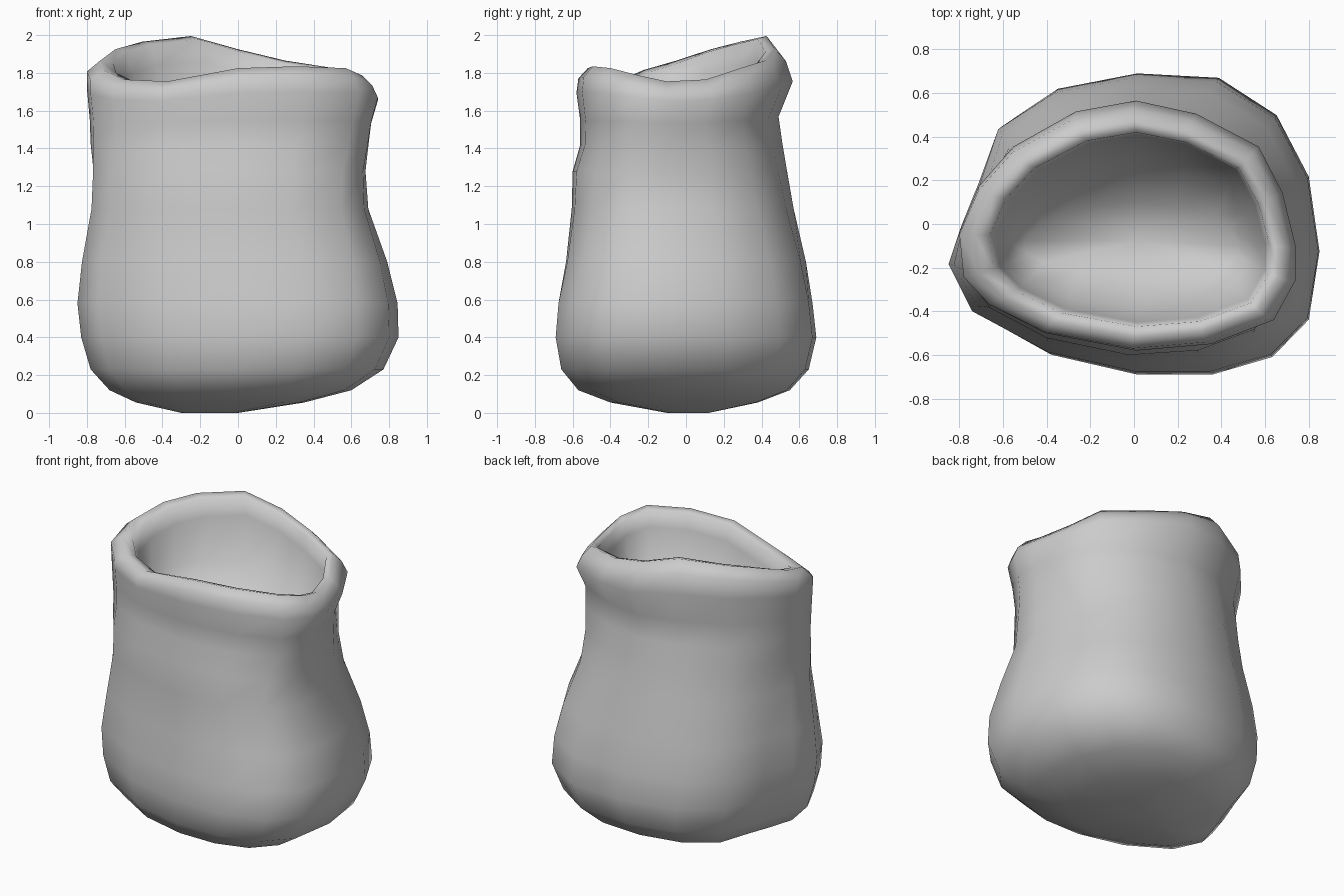
import bpy
import bmesh
import math

cube = bpy.data.objects.get("Cube")
if cube:
    bpy.data.objects.remove(cube, do_unlink=True)

# Plan outlines, counter-clockwise from the left side
BELLY = [(.85, -.12), (.8, .22), (.65, .5), (.38, .67), (0, .69), (-.37, .62),
         (-.63, .45), (-.72, .2), (-.8, 0), (-.86, -.18), (-.75, -.4), (-.4, -.59),
         (0, -.68), (.35, -.68), (.63, -.6), (.8, -.43)]
MOUTH = [(.74, -.1), (.68, .14), (.57, .35), (.28, .5), (0, .56), (-.28, .51),
         (-.57, .35), (-.73, .17), (-.82, -.04), (-.8, -.24), (-.68, -.37), (-.42, -.5),
         (0, -.58), (.35, -.55), (.64, -.44), (.74, -.26)]
# Wavy height of the lip around the mouth, in hundredths
WAVE = [-8, -7, -1, 3, 9, 16, 13, 9, 3, -2, -7, -8, -1, 0, -1, -5]

# Each ring: height, x range, y range, share of mouth outline, share of wave
RINGS = [
    # rounded base
    (0, (-.3, 0), (-.1, .12), 0, 0),
    (.055, (-.54, .35), (-.4, .38), 0, 0),
    (.12, (-.68, .6), (-.57, .55), 0, 0),
    (.23, (-.78, .77), (-.66, .65), 0, 0),
    # belly
    (.4, (-.83, .85), (-.69, .69), 0, 0),
    (.58, (-.85, .845), (-.675, .67), 0, 0),
    (.8, (-.83, .79), (-.635, .635), .2, 0),
    # waist
    (1.08, (-.785, .69), (-.605, .57), .5, 0),
    (1.28, (-.78, .675), (-.6, .535), .7, 0),
    (1.42, (-.785, .69), (-.56, .51), .9, .1),
    (1.55, (-.785, .705), (-.56, .49), 1, .2),
    # rolled lip
    (1.7, (-.8, .74), (-.58, .565), 1, .6),
    (1.78, (-.8, .71), (-.57, .53), 1, .9),
    (1.835, (-.73, .66), (-.52, .47), 1, 1),
    (1.82, (-.66, .62), (-.47, .42), 1, 1),
    # inner pocket
    (1.72, (-.63, .6), (-.45, .41), 1, .9),
    (1.52, (-.59, .56), (-.39, .3), 1, .4),
    (1.34, (-.5, .48), (-.24, .1), 1, 0),
]


def fit(outline, index, axis, span):
    """Scale one coordinate of an outline point into the given range."""
    values = [p[axis] for p in outline]
    low, high = min(values), max(values)
    t = (outline[index][axis] - low) / (high - low)
    return span[0] + t * (span[1] - span[0])


def add_ring(bm, z, xs, ys, mouth, wave):
    ring = []
    for i, rise in enumerate(WAVE):
        x, y = [(1 - mouth) * fit(BELLY, i, axis, span) + mouth * fit(MOUTH, i, axis, span)
                for axis, span in enumerate((xs, ys))]
        ring.append(bm.verts.new((x, y, z + wave * rise / 100)))
    return ring


def cap(bm, ring, z, flip):
    """Close a ring with a fan around its middle."""
    n = len(ring)
    centre = bm.verts.new((sum(v.co.x for v in ring) / n, sum(v.co.y for v in ring) / n, z))
    for i in range(n):
        a, b = ring[i], ring[(i + 1) % n]
        bm.faces.new((b, a, centre) if flip else (a, b, centre))


# Sack: one continuous skin from the base over the lip into the pocket
bm = bmesh.new()
rings = [add_ring(bm, *r) for r in RINGS]
for lower, upper in zip(rings, rings[1:]):
    for i in range(len(lower)):
        j = (i + 1) % len(lower)
        bm.faces.new((lower[i], lower[j], upper[j], upper[i]))
cap(bm, rings[0], 0, True)
cap(bm, rings[-1], 1.28, False)
bmesh.ops.recalc_face_normals(bm, faces=bm.faces)
mesh = bpy.data.meshes.new("sack")
bm.to_mesh(mesh)
bm.free()

sack = bpy.data.objects.new("sack", mesh)
bpy.context.collection.objects.link(sack)

# Plain grey cloth
cloth = bpy.data.materials.new("grey cloth")
cloth.use_nodes = True
grey = (.6, .6, .6, 1)
cloth.diffuse_color = grey
cloth.node_tree.nodes["Principled BSDF"].inputs["Base Color"].default_value = grey
mesh.materials.append(cloth)

bpy.ops.object.select_all(action='DESELECT')
sack.select_set(True)
bpy.context.view_layer.objects.active = sack
bpy.ops.object.shade_smooth_by_angle(angle=math.radians(80))
